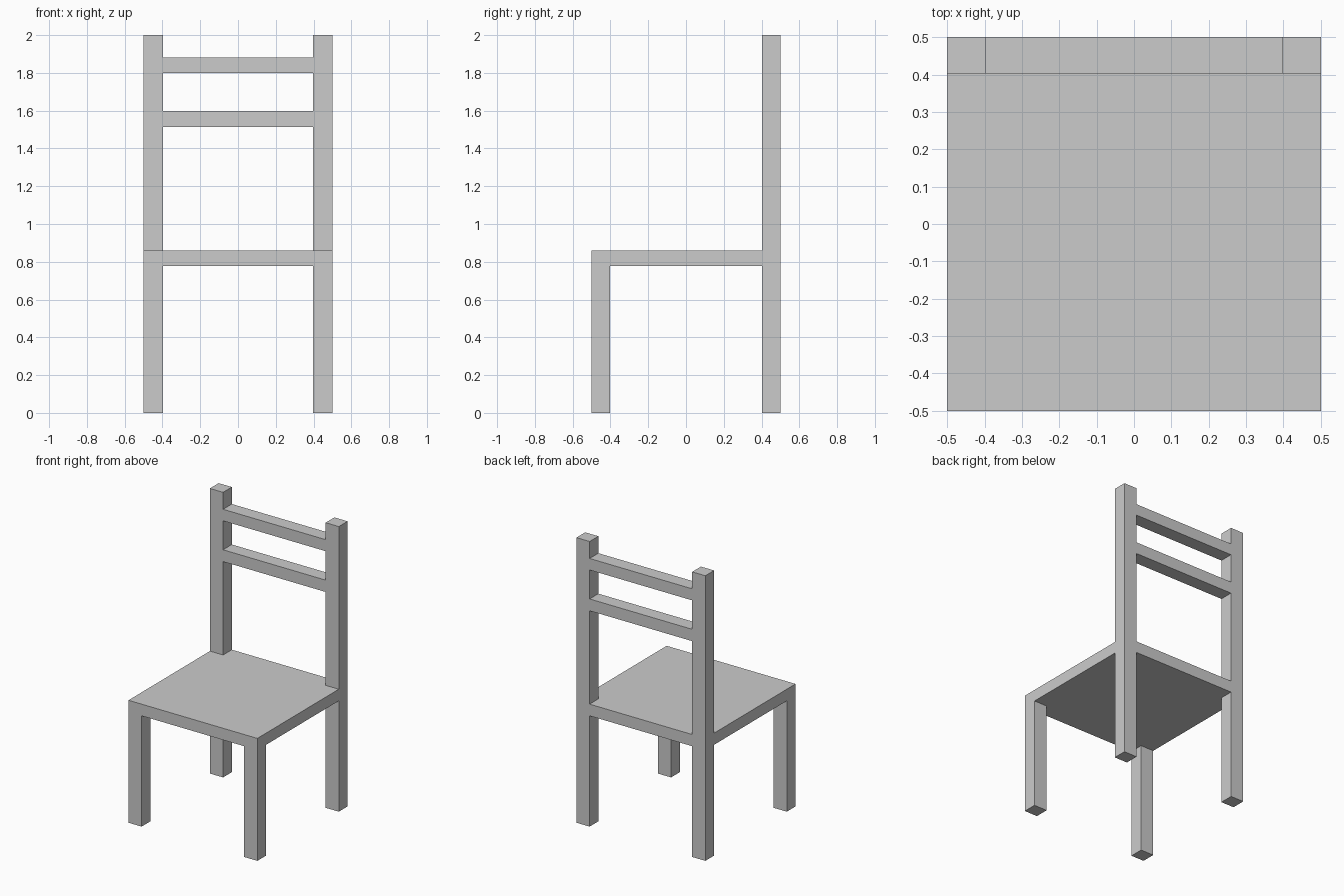
import bpy, bmesh

if "Cube" in bpy.data.objects:
    bpy.data.objects.remove(bpy.data.objects["Cube"])

OUT = 0.5               # outer half width and depth
IN_X, IN_Y = 0.398, 0.403   # inner faces of legs and posts
SEAT_Z0, SEAT_Z1 = 0.777, 0.859


def prism(name, outline, z0, z1):
    """Extrude a flat xy outline from z0 up to z1."""
    bm = bmesh.new()
    face = bm.faces.new([bm.verts.new((x, y, z0)) for x, y in outline])
    top = bmesh.ops.extrude_face_region(bm, geom=[face])["geom"]
    verts = [g for g in top if isinstance(g, bmesh.types.BMVert)]
    bmesh.ops.translate(bm, verts=verts, vec=(0, 0, z1 - z0))
    bmesh.ops.recalc_face_normals(bm, faces=bm.faces)
    mesh = bpy.data.meshes.new(name)
    bm.to_mesh(mesh)
    bm.free()
    obj = bpy.data.objects.new(name, mesh)
    bpy.context.collection.objects.link(obj)
    return obj


def box(name, x0, x1, y0, y1, z0, z1):
    return prism(name, [(x0, y0), (x1, y0), (x1, y1), (x0, y1)], z0, z1)


# Seat, notched around the two back posts
seat_half = [(OUT, -OUT), (OUT, IN_Y), (IN_X, IN_Y), (IN_X, OUT)]
prism("seat", seat_half + [(-x, y) for x, y in reversed(seat_half)],
      SEAT_Z0, SEAT_Z1)

# Front legs under the seat and full-height back posts
for side, x0, x1 in (("left", -OUT, -IN_X), ("right", IN_X, OUT)):
    box(f"front_leg_{side}", x0, x1, -OUT, -IN_Y, 0, SEAT_Z0)
    box(f"back_post_{side}", x0, x1, IN_Y, OUT, 0, 2)

# Backrest slats between the posts
for name, z0, z1 in (("lower", 1.514, 1.597), ("upper", 1.80, 1.881)):
    box(f"{name}_back_slat", -IN_X, IN_X, IN_Y, OUT, z0, z1)
